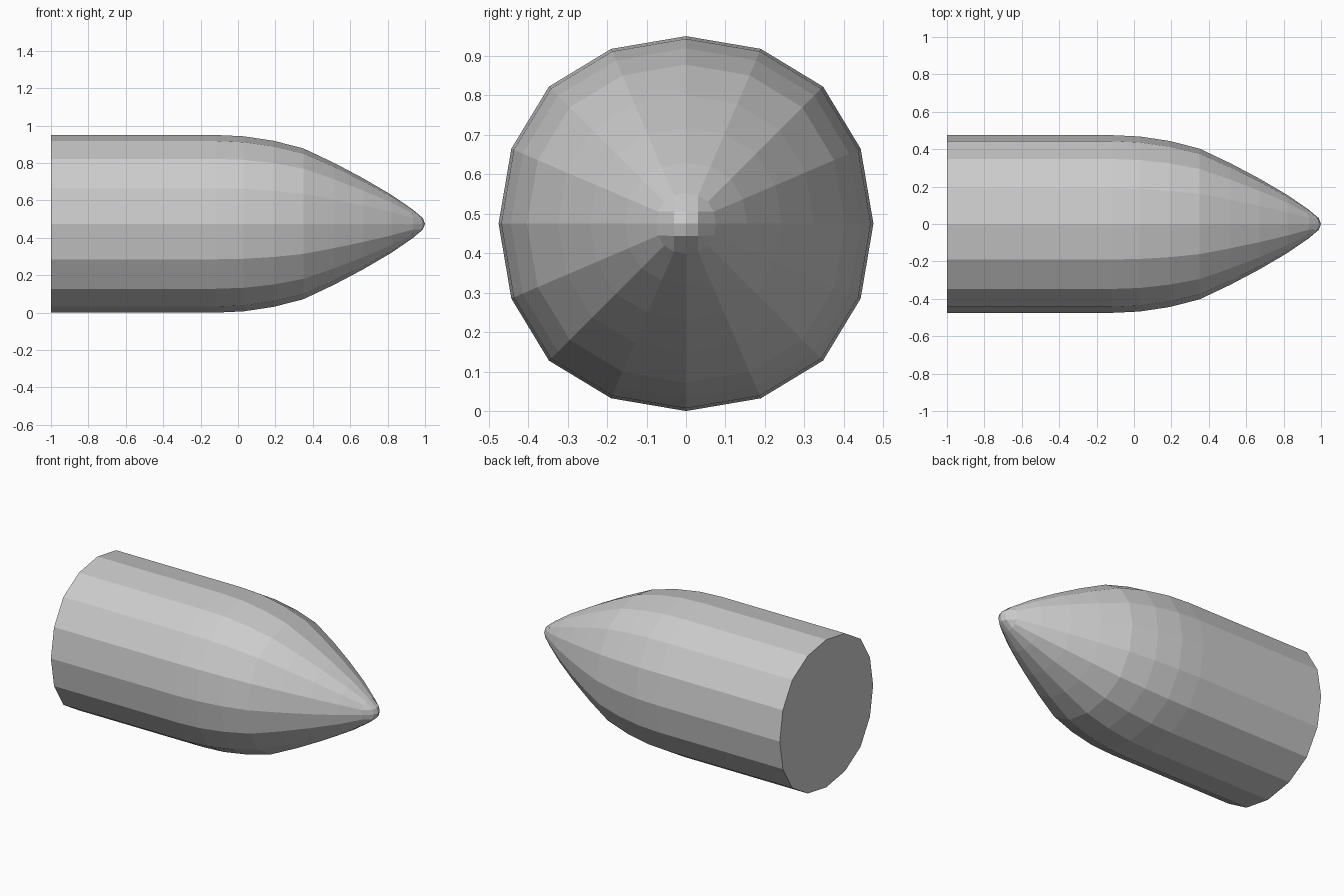
import bpy, bmesh, math

if "Cube" in bpy.data.objects:
    bpy.data.objects.remove(bpy.data.objects["Cube"])

CZ = 0.475   # height of the centre axis

# profile stations along the body: (x, radius)
PROFILE = [(-1.0, 0.475), (-0.12, 0.475), (0.03, 0.468), (0.19, 0.444),
           (0.35, 0.403), (0.515, 0.325), (0.67, 0.243), (0.82, 0.155),
           (0.935, 0.076)]

# slightly squarish 16-sided section: scale and angle of one quarter
QUARTER = [(1.0, 0.0), (1.014, 23.2), (1.034, 45.0), (1.014, 66.8)]
SECTION = [(s, math.radians(a + 90 * q)) for q in range(4) for s, a in QUARTER]

bm = bmesh.new()

# body and taper rings
rings = [[bm.verts.new((x, r * s * math.cos(a), CZ + r * s * math.sin(a)))
          for s, a in SECTION] for x, r in PROFILE]
for a, b in zip(rings, rings[1:]):
    for i in range(16):
        j = (i + 1) % 16
        bm.faces.new((a[i], a[j], b[j], b[i]))

# flat back
bm.faces.new(rings[0][::-1])

# blunt tip: small square ring of 8 and a centre point, all quads
square = [(1, 0), (1, 1), (0, 1), (-1, 1), (-1, 0), (-1, -1), (0, -1), (1, -1)]
inner = [bm.verts.new((0.988 if y * z == 0 else 0.98, 0.031 * y, CZ + 0.031 * z))
         for y, z in square]
tip = bm.verts.new((1.0, 0, CZ))
last = rings[-1]
for q in range(4):
    k, m = 4 * q, 2 * q
    side, corner, nxt = inner[m], inner[m + 1], inner[(m + 2) % 8]
    bm.faces.new((last[k], last[k + 1], corner, side))
    bm.faces.new((last[k + 1], last[k + 2], last[k + 3], corner))
    bm.faces.new((last[k + 3], last[(k + 4) % 16], nxt, corner))
    bm.faces.new((side, corner, nxt, tip))

bmesh.ops.recalc_face_normals(bm, faces=bm.faces)
mesh = bpy.data.meshes.new("pointed_body")
bm.to_mesh(mesh)
bm.free()
bpy.context.collection.objects.link(bpy.data.objects.new("pointed_body", mesh))
